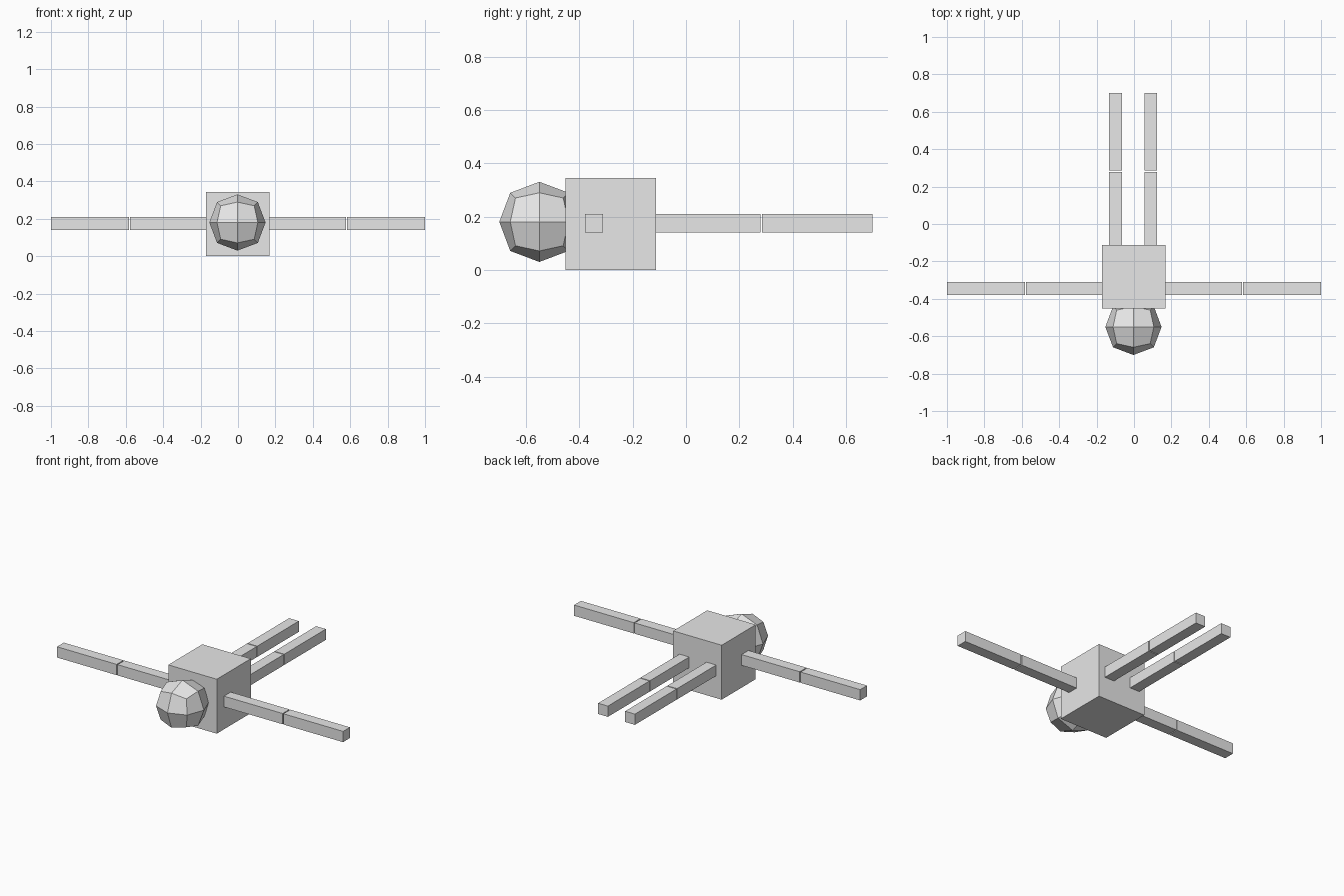
import bpy

if "Cube" in bpy.data.objects:
    bpy.data.objects.remove(bpy.data.objects["Cube"])

grey = bpy.data.materials.new("light_grey")
grey.diffuse_color = (0.8, 0.8, 0.8, 1)
grey.use_nodes = True
grey.node_tree.nodes["Principled BSDF"].inputs["Base Color"].default_value = grey.diffuse_color


def box(name, lo, hi):
    """Axis-aligned box between two corners."""
    centre = [(a + b) / 2 for a, b in zip(lo, hi)]
    bpy.ops.mesh.primitive_cube_add(size=1, location=centre)
    ob = bpy.context.object
    ob.name = name
    ob.scale = [b - a for a, b in zip(lo, hi)]
    bpy.ops.object.transform_apply(location=False, rotation=False, scale=True)
    ob.data.materials.append(grey)
    return ob


# Torso block
box("torso", (-0.171, -0.452, 0), (0.168, -0.112, 0.344))

# Faceted head: a cube rounded by one subdivision
R = 0.179
head = box("head", (-0.003 - R, -0.55 - R, 0.18 - R), (-0.003 + R, -0.55 + R, 0.18 + R))
sub = head.modifiers.new("rounding", 'SUBSURF')
sub.levels = sub.render_levels = 1

# Limbs: two square bars each, split by a thin gap
H = 0.034            # half thickness
Z0, Z1 = 0.141, 0.209
for side, s, leg_x in (("left", -1, -0.099), ("right", 1, 0.09)):
    for part, a, b in (("upper", 0.16, 0.577), ("lower", 0.583, 1.0)):
        x0, x1 = sorted((s * a, s * b))
        box(f"{side}_{part}_arm", (x0, -0.345 - H, Z0), (x1, -0.345 + H, Z1))
    for part, a, b in (("upper", -0.135, 0.279), ("lower", 0.285, 0.70)):
        box(f"{side}_{part}_leg", (leg_x - H, a, Z0), (leg_x + H, b, Z1))
